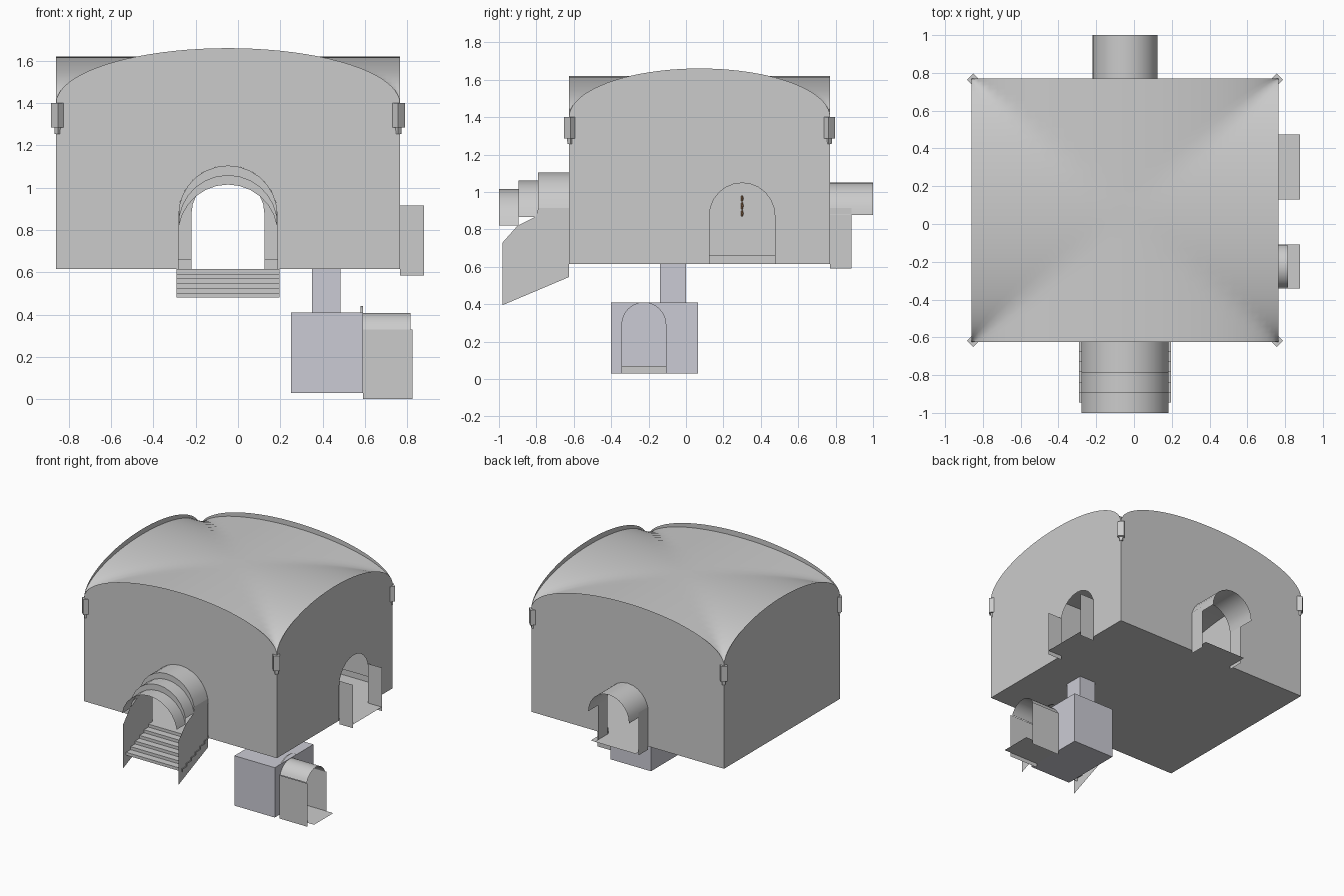
import bpy, bmesh
from math import sin, cos, pi, radians, sqrt, asin

if "Cube" in bpy.data.objects:
    bpy.data.objects.remove(bpy.data.objects["Cube"])

CX, CY, HX, HY = -0.0475, 0.0725, 0.8125, 0.6975   # main room centre and half sizes
FLOOR, SPRING = 0.615, 1.40


def make(name, verts, faces, smooth=False, mat=None):
    me = bpy.data.meshes.new(name)
    me.from_pydata(verts, [], faces)
    bm = bmesh.new()
    bm.from_mesh(me)
    bmesh.ops.recalc_face_normals(bm, faces=bm.faces[:])
    bm.to_mesh(me)
    bm.free()
    ob = bpy.data.objects.new(name, me)
    bpy.context.collection.objects.link(ob)
    if mat:
        me.materials.append(mat)
    if smooth:
        bpy.ops.object.select_all(action='DESELECT')
        ob.select_set(True)
        bpy.context.view_layer.objects.active = ob
        bpy.ops.object.shade_smooth_by_angle(angle=radians(35))
    return ob


def sheet(name, pts, mat=None):
    return make(name, pts, [tuple(range(len(pts)))], mat=mat)


def plate(name, x0, x1, y0, y1, z, mat=None):
    return sheet(name, [(x0, y0, z), (x1, y0, z), (x1, y1, z), (x0, y1, z)], mat)


def strip(name, rows, smooth=True):
    n = len(rows[0])
    faces = [(i * n + j, i * n + j + 1, (i + 1) * n + j + 1, (i + 1) * n + j)
             for i in range(len(rows) - 1) for j in range(n - 1)]
    return make(name, [p for r in rows for p in r], faces, smooth)


def arc(c, r, cz, start=0.0, n=12):
    return [(c - r * cos(a), cz + r * sin(a))
            for a in (start + (pi - 2 * start) * i / n for i in range(n + 1))]


def on_y(y):
    return lambda a, z: (a, y, z)


def on_x(x):
    return lambda a, z: (x, a, z)


def wall(name, place, c, h, door=None):
    """Upright wall with an elliptical top and an optional arched doorway."""
    pts = [(c - h, FLOOR)]
    if door:
        d, r, cz = door
        pts += [(d - r, FLOOR)] + arc(d, r, cz) + [(d + r, FLOOR)]
    pts += [(c + h, FLOOR)]
    pts += [(c + h * cos(pi * i / 40), SPRING + 0.26 * sin(pi * i / 40)) for i in range(41)]
    return sheet(name, [place(*p) for p in pts])


def barrel(name, axis, rings, c, r, start=0.0):
    return strip(name, [[axis(t)(*p) for p in arc(c, r, cz, start)] for t, cz in rings])


x0, x1, y0, y1 = CX - HX, CX + HX, CY - HY, CY + HY

# main room walls and floor
wall("front_wall", on_y(y0), CX, HX, (CX, 0.235, 0.87))
wall("back_wall", on_y(y1), CX, HX, (CX, 0.1725, 0.8775))
wall("right_wall", on_x(x1), CY, HY, (0.30, 0.175, 0.873))
wall("left_wall", on_x(x0), CY, HY)
plate("main_floor", x0, x1, y0, y1, FLOOR)

# groin vault: the higher of two crossing elliptical barrels
N = 32
t = [sin(pi * (i / N - 0.5)) for i in range(N + 1)]
strip("groin_vault", [[(CX + HX * u, CY + HY * v,
      SPRING + 0.22 * sqrt(max(0, 1 - min(abs(u), abs(v)) ** 2))) for u in t] for v in t])

# corner capitals
for i, (sx, sy) in enumerate([(-1, -1), (1, -1), (1, 1), (-1, 1)]):
    px, py = CX + sx * (HX - 0.009), CY + sy * (HY - 0.007)
    rings = [(0.016, 1.255), (0.018, 1.285), (0.033, 1.285), (0.033, 1.40)]
    v = [(px + r * cos(k * pi / 2), py + r * sin(k * pi / 2), z) for r, z in rings for k in range(4)]
    f = [(a * 4 + k, a * 4 + (k + 1) % 4, a * 4 + 4 + (k + 1) % 4, a * 4 + 4 + k)
         for a in range(3) for k in range(4)]
    make(f"corner_capital_{i}", v, f + [(3, 2, 1, 0), (12, 13, 14, 15)])

# front porch: stepped barrel, sloping side walls and stairs
barrel("porch_barrel", on_y, [(y0, 0.87), (-0.79, 0.87), (-0.79, 0.825), (-0.895, 0.825),
       (-0.895, 0.78), (-1.0, 0.78)], CX, 0.235, radians(10))
for s in (-1, 1):
    prof = [(y0, 0.545), (-0.98, 0.395), (-0.98, 0.73), (-0.90, 0.82), (-0.80, 0.87),
            (-0.79, 0.915), (y0, 0.915)]
    sheet("porch_side_wall", [on_x(CX + s * 0.234)(*p) for p in prof])
steps = []
for i in range(6):
    y, z = -0.945 + i * 0.0535, 0.48 + i * 0.0225
    steps += [(y, z), (y, z + 0.0225)]
steps.append((y0, FLOOR))
strip("front_stairs", [[(CX - 0.243, *p), (CX + 0.243, *p)] for p in steps], False)

# back doorway: barrel, jambs, sill
barrel("back_barrel", on_y, [(y1, 0.8775), (1.0, 0.8775)], CX, 0.1725)
for s in (-1, 1):
    strip("back_jamb", [[(CX + s * 0.172, y, z) for z in (0.59, 0.915)] for y in (y1, 0.885)], False)
plate("back_sill", CX - 0.172, CX + 0.172, y1, 0.92, FLOOR)

# right doorway: jambs, sill
for s in (-1, 1):
    strip("right_jamb", [[(x, 0.303 + s * 0.172, z) for z in (0.585, 0.915)] for x in (x1, 0.88)], False)
plate("right_sill", x1, 0.88, 0.131, 0.475, FLOOR)

# skirting boards inside
strip("left_skirting", [[(x0 + 0.015, y, z) for z in (FLOOR, 0.66)] for y in (y0, y1)], False)
for a, b in ((x0, CX - 0.1725), (CX + 0.1725, x1)):
    strip("back_skirting", [[(x, y1 - 0.015, z) for z in (FLOOR, 0.66)] for x in (a, b)], False)

# lower cellar room with arched door on its right side
stone = bpy.data.materials.new("cellar_stone")
stone.diffuse_color = (0.60, 0.60, 0.66, 1)
stone.use_nodes = True
stone.node_tree.nodes["Principled BSDF"].inputs["Base Color"].default_value = stone.diffuse_color
a0, a1, b0, b1, c0, c1 = 0.25, 0.59, -0.40, 0.065, 0.03, 0.41
DC, DR, DZ = -0.2255, 0.1175, 0.291
box = [(x, y, z) for z in (c0, c1) for y in (b0, b1) for x in (a0, a1)]
make("cellar_room", box, [(0, 1, 3, 2), (4, 6, 7, 5), (0, 4, 5, 1), (2, 3, 7, 6), (0, 2, 6, 4)], mat=stone)
door = [(b0, c0), (DC - DR, c0)] + arc(DC, DR, DZ) + [(DC + DR, c0), (b1, c0), (b1, c1), (b0, c1)]
sheet("cellar_door_wall", [on_x(a1)(*p) for p in door], stone)
strip("cellar_skirting", [[(a0 + 0.01, y, z) for z in (c0, 0.07)] for y in (b0, b1)], False)

# cellar doorway: barrel, jambs, sill and arch rim
barrel("cellar_barrel", on_x, [(a1, DZ), (0.815, DZ)], DC, DR, asin(0.039 / DR))
for s in (-1, 1):
    strip("cellar_jamb", [[(x, DC + s * 0.116, z) for z in (0.0, 0.33)] for x in (a1, 0.825)], False)
plate("cellar_sill", a1, 0.88, DC - 0.116, DC + 0.116, c0)
barrel("cellar_arch_rim", on_x, [(0.58, 0.30), (0.59, 0.30)], DC, 0.14, radians(50))

# shaft joining the cellar to the main floor
sh = [(x, y, z) for z in (c1, FLOOR) for x, y in ((0.35, -0.14), (0.485, -0.14), (0.485, 0.0), (0.35, 0.0))]
make("shaft", sh, [(k, (k + 1) % 4, 4 + (k + 1) % 4, 4 + k) for k in range(4)], mat=stone)

# small turned wall ornament on the left wall
brown = bpy.data.materials.new("ornament_brown")
brown.diffuse_color = (0.45, 0.24, 0.12, 1)
brown.use_nodes = True
brown.node_tree.nodes["Principled BSDF"].inputs["Base Color"].default_value = brown.diffuse_color
bm = bmesh.new()
for z, h in ((0.965, 0.018), (0.925, 0.022), (0.885, 0.018)):
    g = bmesh.ops.create_uvsphere(bm, u_segments=6, v_segments=4, radius=1)["verts"]
    bmesh.ops.scale(bm, vec=(0.007, 0.007, h), verts=g)
    bmesh.ops.translate(bm, vec=(x0 + 0.01, 0.30, z), verts=g)
me = bpy.data.meshes.new("wall_ornament")
bm.to_mesh(me)
bm.free()
me.materials.append(brown)
bpy.context.collection.objects.link(bpy.data.objects.new("wall_ornament", me))
